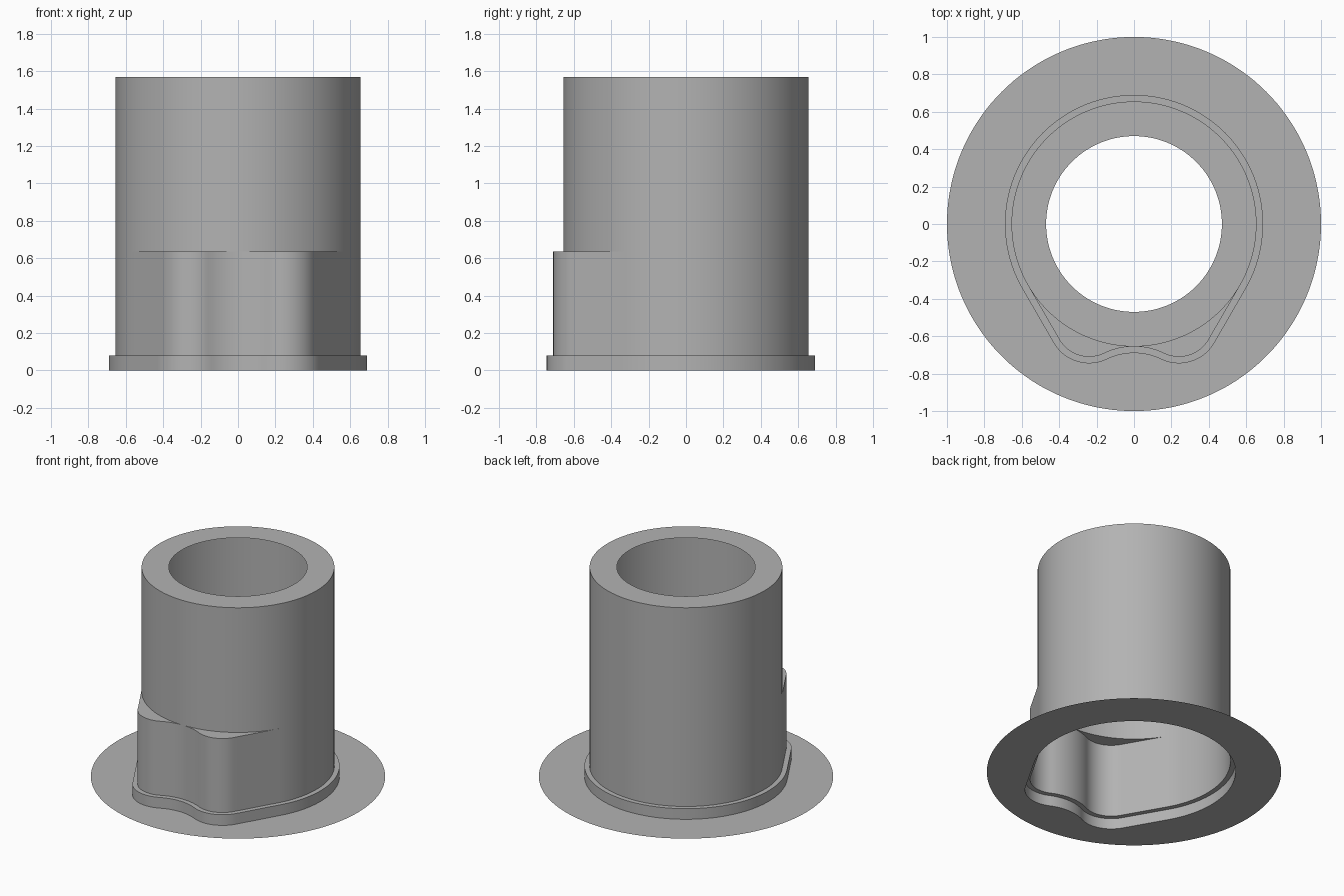
import bpy
import bmesh
from math import radians, degrees, atan2, cos, sin, hypot

cube = bpy.data.objects.get("Cube")
if cube:
    bpy.data.objects.remove(cube, do_unlink=True)

BODY_R, RIM_R, PLATE_R = 0.655, 0.47, 1.0
SKIRT_GAP, SKIRT_Z, SHELF_Z, TOP_Z = 0.035, 0.08, 0.635, 1.57
LOBE = (0.24, -0.526, 0.184)      # centre x, centre y, radius
DIP = (0.0, -1.021, 0.366)        # hollow between the two lobes

grey = bpy.data.materials.new("plain grey")
grey.use_nodes = True
colour = (0.45, 0.45, 0.45, 1)
grey.diffuse_color = colour
grey.node_tree.nodes["Principled BSDF"].inputs["Base Color"].default_value = colour


def arc(cx, cy, r, start, end, steps):
    angles = [radians(start + (end - start) * i / steps) for i in range(steps + 1)]
    return [(cx + r * cos(a), cy + r * sin(a)) for a in angles]


def outline(gap):
    """Counter-clockwise body outline, offset outwards by gap."""
    x, y, r = LOBE
    meet = degrees(atan2(DIP[1] - y, DIP[0] - x)) % 360
    # right half: dip, lobe, straight flank, round back
    half = arc(DIP[0], DIP[1], DIP[2] - gap, 90, meet - 180, 10)
    half += arc(x, y, r + gap, meet, 330, 20)[1:]
    a, b = half[-1], arc(0, 0, BODY_R + gap, -30, 90, 1)[0]
    half += [(a[0] + (b[0] - a[0]) * t / 12, a[1] + (b[1] - a[1]) * t / 12)
             for t in range(1, 12)]
    half += arc(0, 0, BODY_R + gap, -30, 90, 48)
    return half + [(-px, py) for px, py in half[-2:0:-1]]


def circle(r):
    """Circle whose points line up radially with the outline."""
    return [(px * r / hypot(px, py), py * r / hypot(px, py)) for px, py in outline(0)]


def loft(name, *rings):
    """Join (points, height) rings with quads, from outer/low to inner/high."""
    bm = bmesh.new()
    loops = [[bm.verts.new((x, y, z)) for x, y in pts] for pts, z in rings]
    for low, high in zip(loops, loops[1:]):
        for i in range(len(low)):
            j = (i + 1) % len(low)
            bm.faces.new((low[i], low[j], high[j], high[i]))
    bmesh.ops.remove_doubles(bm, verts=bm.verts, dist=0.0005)
    # drop the collapsed ring where the shelf has no width
    loose = [e for e in bm.edges if not e.link_faces]
    bmesh.ops.delete(bm, geom=loose, context='EDGES')
    mesh = bpy.data.meshes.new(name)
    bm.to_mesh(mesh)
    bm.free()
    mesh.materials.append(grey)
    obj = bpy.data.objects.new(name, mesh)
    bpy.context.collection.objects.link(obj)
    bpy.ops.object.select_all(action='DESELECT')
    obj.select_set(True)
    bpy.context.view_layer.objects.active = obj
    bpy.ops.object.shade_smooth_by_angle(angle=radians(30))
    return obj


body, skirt = outline(0), outline(SKIRT_GAP)
tube = circle(BODY_R)

# thin round plate, open under the body
loft("base_plate", (circle(PLATE_R), 0), (skirt, 0))
# low collar with its narrow ledge
loft("skirt", (skirt, 0), (skirt, SKIRT_Z), (body, SKIRT_Z))
# hollow lower wall with two front lobes
loft("lower_body", (body, SKIRT_Z), (body, SHELF_Z))
# flat shelf over the lobes
loft("lobe_shelf", (body, SHELF_Z), (tube, SHELF_Z))
# round upper wall and flat open rim
loft("upper_tube", (tube, SHELF_Z), (tube, TOP_Z))
loft("top_rim", (tube, TOP_Z), (circle(RIM_R), TOP_Z))
